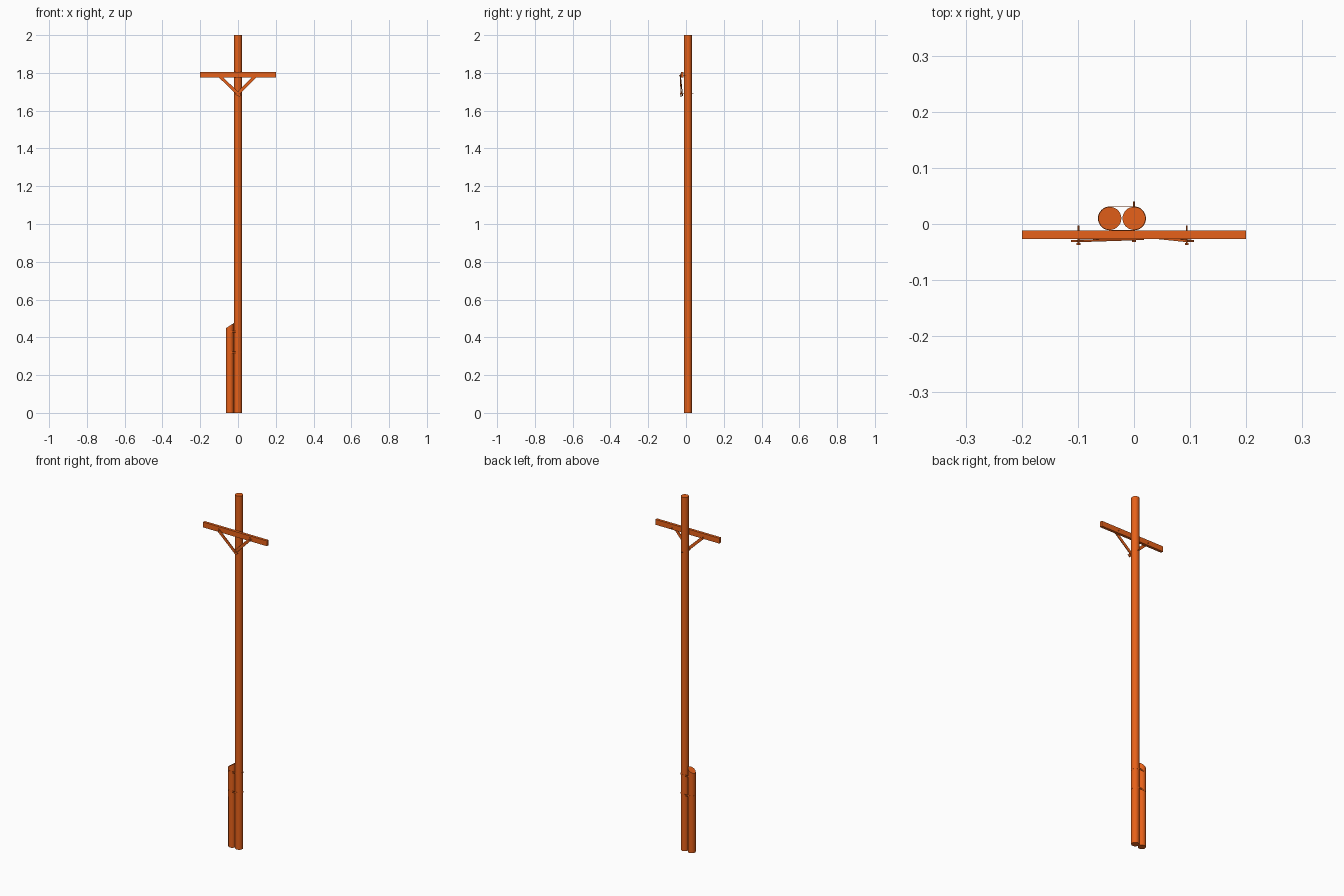
import bpy, bmesh
from math import pi, cos, sin
from mathutils import Vector, Matrix

if "Cube" in bpy.data.objects:
    bpy.data.objects.remove(bpy.data.objects["Cube"])

mat = bpy.data.materials.new("orange_brown")
mat.diffuse_color = (0.8, 0.12, 0.01, 1)
mat.use_nodes = True
mat.node_tree.nodes["Principled BSDF"].inputs["Base Color"].default_value = mat.diffuse_color
R, PY, SX = 0.0205, 0.01, -0.043   # pole radius, pole y, stub x


def finish(bm, name, smooth=False):
    bmesh.ops.recalc_face_normals(bm, faces=bm.faces)
    me = bpy.data.meshes.new(name)
    bm.to_mesh(me)
    bm.free()
    ob = bpy.data.objects.new(name, me)
    bpy.context.collection.objects.link(ob)
    me.materials.append(mat)
    if smooth:
        bpy.ops.object.select_all(action='DESELECT')
        ob.select_set(True)
        bpy.context.view_layer.objects.active = ob
        bpy.ops.object.shade_smooth_by_angle(angle=0.6)
    return ob


def rod(name, a, b, r, sides=32, slope=0.0):
    a, b = Vector(a), Vector(b)
    bm = bmesh.new()
    m = Matrix.Translation((a + b) / 2) @ (b - a).to_track_quat('Z', 'Y').to_matrix().to_4x4()
    bmesh.ops.create_cone(bm, cap_ends=True, segments=sides, radius1=r, radius2=r,
                          depth=(b - a).length, matrix=m)
    if slope:   # slanted top
        for v in bm.verts:
            if v.co.z > b.z - 0.001:
                v.co.z += (v.co.x - b.x) * slope
    return finish(bm, name, sides > 8)


def bar(name, a, b, width, thick):
    # flat bar from a to b, thickness facing front
    a, b = Vector(a), Vector(b)
    x = (b - a).normalized()
    z = x.cross(Vector((0, 1, 0))).normalized()
    y = z.cross(x)
    m = Matrix((x * (b - a).length, y * thick, z * width)).transposed().to_4x4()
    bm = bmesh.new()
    bmesh.ops.create_cube(bm, size=1, matrix=Matrix.Translation((a + b) / 2) @ m)
    return finish(bm, name)


def strap(name, z, h=0.008, t=0.0008):
    # thin loop around both poles
    ring = [(0, -pi / 2 + pi * i / 16) for i in range(17)]
    ring += [(SX, pi / 2 + pi * i / 16) for i in range(17)]
    bm = bmesh.new()
    rows = []
    for cx, an in ring:
        rows.append([bm.verts.new((cx + r * cos(an), PY + r * sin(an), z + dz))
                     for r, dz in ((R, -h / 2), (R + t, -h / 2), (R + t, h / 2), (R, h / 2))])
    for i, p in enumerate(rows):
        q = rows[(i + 1) % len(rows)]
        for k in range(4):
            bm.faces.new((p[k], q[k], q[(k + 1) % 4], p[(k + 1) % 4]))
    return finish(bm, name, True)


def bolt(name, x, z, y0, y1):
    rod(name, (x, y0, z), (x, y1, z), 0.0015, 8)
    rod(name + "_head", (x, y0, z), (x, y0 + 0.003, z), 0.004, 6)


# Poles
rod("main_pole", (0, PY, 0), (0, PY, 2), R)
rod("stub_pole", (SX, PY, 0), (SX, PY, 0.462), R, slope=0.65)
for i, z in enumerate((0.32, 0.43)):
    strap(f"strap_{i}", z)

# Crossarm with braces and bolts
bar("crossarm", (-0.2, -0.0195, 1.79), (0.2, -0.0195, 1.79), 0.03, 0.015)
bar("brace_left", (-0.107, -0.0305, 1.792), (0.012, -0.0265, 1.678), 0.016, 0.004)
bar("brace_right", (0.101, -0.0305, 1.792), (-0.008, -0.019, 1.682), 0.016, 0.004)
bolt("bolt_left", -0.099, 1.785, -0.037, -0.003)
bolt("bolt_right", 0.094, 1.785, -0.037, -0.003)
bolt("bolt_pole", 0, 1.69, -0.032, 0.04)
